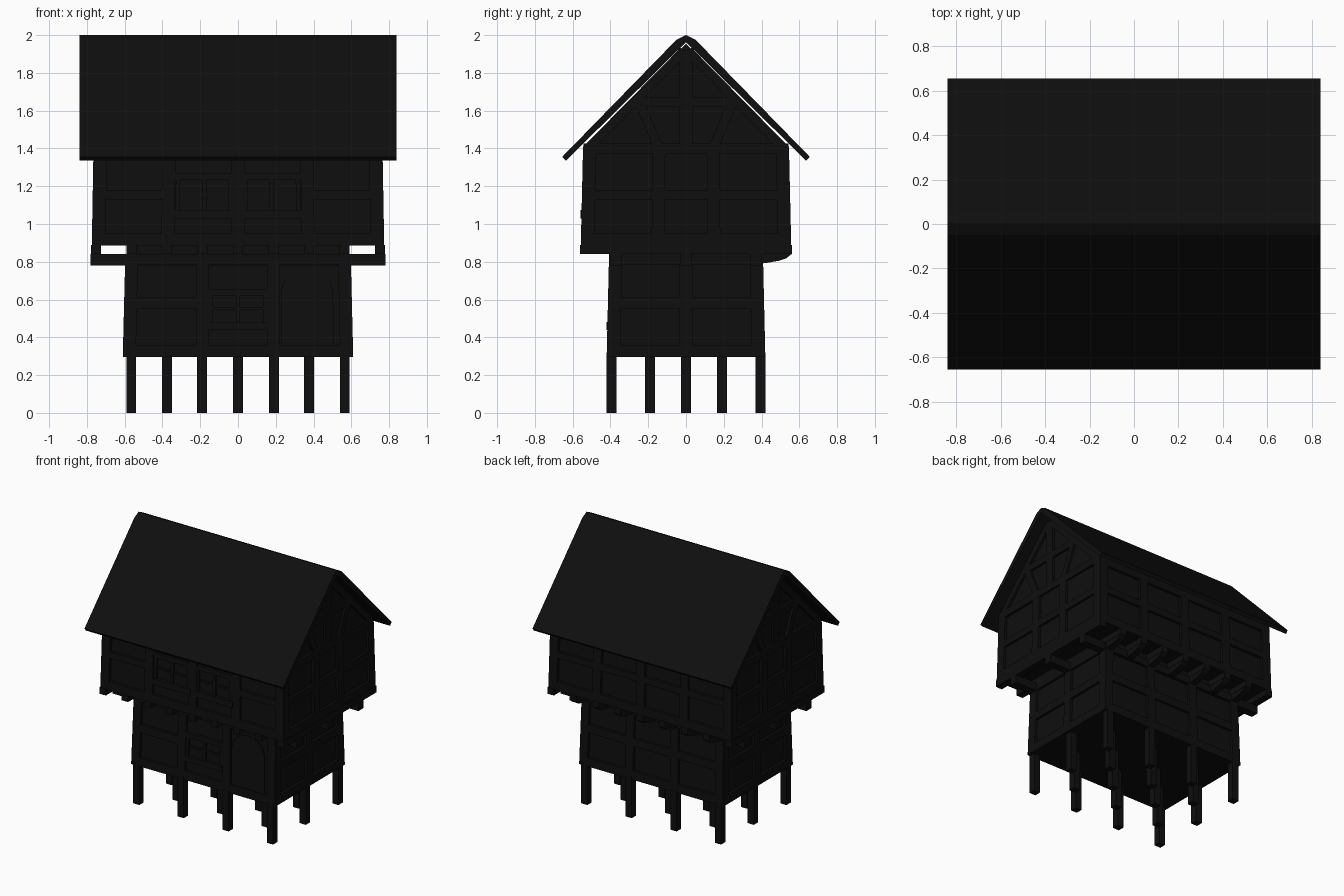
import bpy, bmesh, math
from mathutils import Vector

if "Cube" in bpy.data.objects:
    bpy.data.objects.remove(bpy.data.objects["Cube"])

mat = bpy.data.materials.new("near_black_timber")
mat.diffuse_color = (0.0045, 0.0045, 0.0045, 1)
mat.use_nodes = True
mat.node_tree.nodes["Principled BSDF"].inputs["Base Color"].default_value = mat.diffuse_color


def box(bm, x0, x1, y0, y1, z0, z1):
    vs = bmesh.ops.create_cube(bm, size=1)["verts"]
    for v in vs:
        v.co = Vector(((x0 + x1) / 2 + v.co.x * (x1 - x0),
                       (y0 + y1) / 2 + v.co.y * (y1 - y0),
                       (z0 + z1) / 2 + v.co.z * (z1 - z0)))


def prism(bm, prof, x0, x1):
    """Extrude a closed (y, z) profile along x."""
    f = bm.faces.new([bm.verts.new((x0, y, z)) for y, z in prof])
    r = bmesh.ops.extrude_face_region(bm, geom=[f])
    for v in r["geom"]:
        if isinstance(v, bmesh.types.BMVert):
            v.co.x = x1


def front_prism(bm, prof, y0, y1):
    """Extrude a closed (x, z) profile along y."""
    f = bm.faces.new([bm.verts.new((x, y0, z)) for x, z in prof])
    r = bmesh.ops.extrude_face_region(bm, geom=[f])
    for v in r["geom"]:
        if isinstance(v, bmesh.types.BMVert):
            v.co.y = y1


def strut(bm, a, b, w, x0, x1):
    a, b = Vector(a), Vector(b)
    d = (b - a).normalized()
    n = Vector((-d.y, d.x)) * w / 2
    prism(bm, [a - n, b - n, b + n, a + n], x0, x1)


def wall(bm, side, depth, posts, rails, z0, z1, w):
    """Posts (positions) and rails (u0, u1, z0, z1) on one side of a storey."""
    items = [(p - w / 2, p + w / 2, z0, z1) for p in posts] + rails
    for u0, u1, a, b in items:
        if side in ("front", "back"):
            s = -1 if side == "front" else 1
            y = sorted((s * depth, s * (depth - 0.05)))
            box(bm, u0, u1, y[0], y[1], a, b)
        else:
            s = -1 if side == "left" else 1
            x = sorted((s * depth, s * (depth - 0.05)))
            box(bm, x[0], x[1], u0, u1, a, b)


def finish(bm, name, taper=None):
    if taper:                       # walls lean in slightly towards the top
        z0, z1, tx, ty = taper
        for v in bm.verts:
            f = min(max((v.co.z - z0) / (z1 - z0), 0), 1)
            v.co.x *= 1 - tx * f
            v.co.y *= 1 - ty * f
    bmesh.ops.recalc_face_normals(bm, faces=bm.faces)
    me = bpy.data.meshes.new(name)
    bm.to_mesh(me)
    bm.free()
    me.materials.append(mat)
    ob = bpy.data.objects.new(name, me)
    bpy.context.collection.objects.link(ob)
    return ob


LOW = (0.3, 0.84, 0.022, 0.03)
UP = (0.89, 1.42, 0.012, 0.022)

# stilts: an outer grid and a staggered inner grid
bm = bmesh.new()
grid = [(x, y) for x in (-.565, -.19, .19, .565) for y in (-.395, 0, .395)]
grid += [(x, y) for x in (-.376, 0, .376) for y in (-.19, .19)]
for x, y in grid:
    box(bm, x - .026, x + .026, y - .026, y + .026, 0, 0.31)
finish(bm, "stilts")

# lower storey: plaster core
bm = bmesh.new()
box(bm, -.59, .59, -.4, .4, 0.295, 0.9)
finish(bm, "lower_walls", LOW)

# lower storey: timber frame
bm = bmesh.new()
full = [(-.608, .608, .295, .36), (-.608, .608, .785, .84)]
for side in ("front", "back"):
    rails = list(full)
    spans = [(-.55, -.2)] if side == "front" else [(-.55, .55)]
    rails += [(a, b, .55, .61) for a, b in spans]
    wall(bm, side, .42, (-.575, -.19, .19, .575), rails, .3, .84, .068)
for side in ("left", "right"):
    wall(bm, side, .61, (-.382, 0, .382),
         [(-.418, .418, .295, .36), (-.418, .418, .785, .84), (-.38, .38, .55, .61)],
         .3, .84, .068)
finish(bm, "lower_frame", LOW)

# lower window with frame and mullions
bm = bmesh.new()
box(bm, -.16, .16, -.425, -.38, .44, .48)
box(bm, -.16, .16, -.42, -.38, .62, .655)
for x in (-.145, 0, .145):
    box(bm, x - .012, x + .012, -.414, -.38, .48, .63)
box(bm, -.15, .15, -.41, -.38, .545, .56)
finish(bm, "lower_window", LOW)

# door with an arched top
bm = bmesh.new()
arch = [(.23, .36), (.23, .64)]
arch += [(.37 - .14 * math.cos(t * math.pi / 8), .64 + .12 * math.sin(t * math.pi / 8))
         for t in range(1, 8)] + [(.51, .64), (.51, .36)]
front_prism(bm, arch, -.409, -.38)
finish(bm, "door", LOW)

# beams carrying the side overhang
bm = bmesh.new()
for y in (-.37, 0, .37):
    box(bm, -.78, .78, y - .03, y + .03, .78, .84)
finish(bm, "cross_beams")

# joists carrying the upper floor
bm = bmesh.new()
for i in range(-4, 5):
    x = i * .188
    box(bm, x - .027, x + .027, -.56, .56, .84, .89)
finish(bm, "floor_joists")

# curved brackets under the joists at the back
bm = bmesh.new()
for i in range(-3, 4):
    x = i * .188
    prism(bm, [(.38, .79), (.42, .793), (.49, .805), (.53, .818), (.558, .84), (.38, .84)],
          x - .025, x + .025)
finish(bm, "back_brackets")

# upper storey: core with gable
bm = bmesh.new()
prism(bm, [(-.537, .885), (.537, .885), (.537, 1.425), (0, 1.955), (-.537, 1.425)], -.755, .755)
finish(bm, "upper_walls", UP)

# upper storey: timber frame
bm = bmesh.new()
for side in ("front", "back"):
    rails = [(-.772, .772, .885, .95), (-.772, .772, 1.35, 1.41)]
    if side == "back":
        rails.append((-.74, .74, 1.13, 1.18))
    else:
        rails += [(-.74, -.375, 1.13, 1.18), (.375, .74, 1.13, 1.18)]
    wall(bm, side, .557, (-.737, -.37, 0, .37, .737), rails, .89, 1.41, .07)
for side in ("left", "right"):
    wall(bm, side, .774,
         (-.522, -.147, .147, .522),
         [(-.555, .555, .885, .95), (-.555, .555, 1.37, 1.425), (-.52, .52, 1.13, 1.18)],
         .89, 1.41, .07)
    # gable timbers
    x0, x1 = (-.774, -.724) if side == "left" else (.724, .774)
    box(bm, x0, x1, -.035, .035, 1.4, 1.92)
    box(bm, x0, x1, -.27, .27, 1.62, 1.67)
    for s in (-1, 1):
        strut(bm, (s * .525, 1.405), (s * .012, 1.915), .05, x0, x1)
        strut(bm, (s * .147, 1.4), (s * .25, 1.64), .05, x0, x1)
finish(bm, "upper_frame", UP)

# upper windows on the front
bm = bmesh.new()
for s in (-1, 1):
    c = s * .18
    box(bm, c - .165, c + .165, -.562, -.51, 1.03, 1.075)
    box(bm, c - .165, c + .165, -.556, -.51, 1.235, 1.27)
    for x in (-.14, 0, .14):
        box(bm, c + x - .012, c + x + .012, -.55, -.51, 1.07, 1.24)
    box(bm, c - .14, c + .14, -.545, -.51, 1.148, 1.162)
finish(bm, "upper_windows", UP)

# roof with a chamfered ridge
bm = bmesh.new()
half = [(.05, 1.976), (.655, 1.356), (.636, 1.335)]
prof = [(0, 2.0)] + half + [(0, 1.963)] + [(-y, z) for y, z in reversed(half)]
prism(bm, prof, -.84, .84)
finish(bm, "roof")
